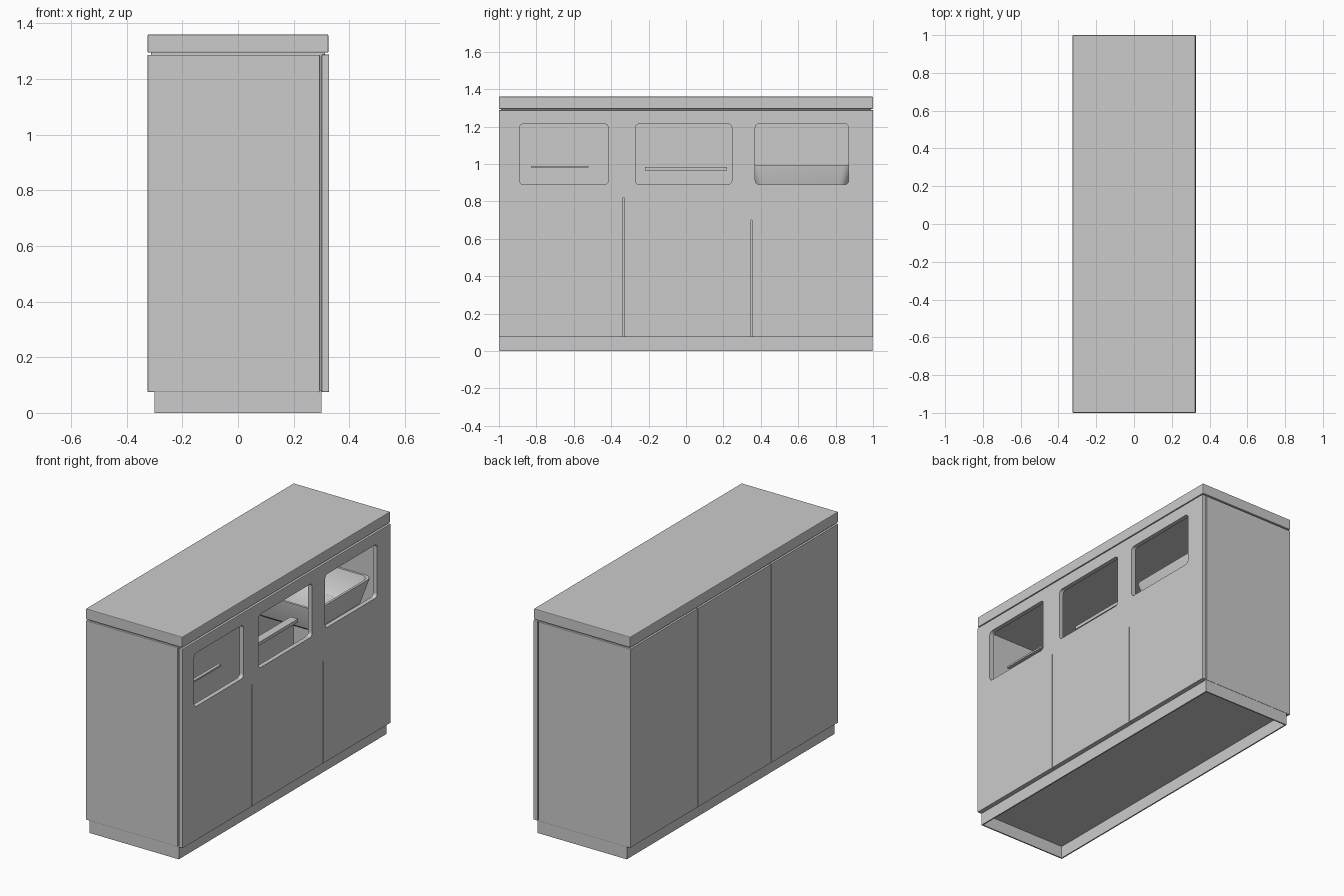
import bpy
import bmesh
from math import cos, sin, pi

cube = bpy.data.objects.get("Cube")
if cube:
    bpy.data.objects.remove(cube, do_unlink=True)

grey = bpy.data.materials.new("cabinet_grey")
grey.use_nodes = True
colour = (0.6, 0.6, 0.6, 1)
grey.diffuse_color = colour
grey.node_tree.nodes["Principled BSDF"].inputs["Base Color"].default_value = colour


def finish(name, bm):
    bmesh.ops.recalc_face_normals(bm, faces=bm.faces)
    mesh = bpy.data.meshes.new(name)
    bm.to_mesh(mesh)
    bm.free()
    mesh.materials.append(grey)
    obj = bpy.data.objects.new(name, mesh)
    bpy.context.collection.objects.link(obj)
    return obj


def box(name, x, y, z, bevel=0.0):
    """Box from (low, high) ranges on each axis."""
    bm = bmesh.new()
    bmesh.ops.create_cube(bm, size=1)
    for v in bm.verts:
        for i, (lo, hi) in enumerate((x, y, z)):
            v.co[i] = lo if v.co[i] < 0 else hi
    if bevel:
        bmesh.ops.bevel(bm, geom=bm.edges[:], offset=bevel, segments=2,
                        profile=0.5, affect='EDGES')
    return finish(name, bm)


def rounded(u, v, r, steps=5):
    """Outline of a rounded rectangle."""
    pts = []
    corners = ((u[1], v[1], -1, -1), (u[0], v[1], 1, -1),
               (u[0], v[0], 1, 1), (u[1], v[0], -1, 1))
    for q, (cu, cv, su, sv) in enumerate(corners):
        for k in range(steps + 1):
            a = (q + k / steps) * pi / 2
            pts.append((cu + su * r + r * cos(a), cv + sv * r + r * sin(a)))
    return pts


def loft(name, rings):
    """Closed solid through a list of equal-length rings of points."""
    bm = bmesh.new()
    loops = [[bm.verts.new(p) for p in ring] for ring in rings]
    n = len(loops[0])
    for a, b in zip(loops, loops[1:]):
        for i in range(n):
            bm.faces.new((a[i], a[(i + 1) % n], b[(i + 1) % n], b[i]))
    bm.faces.new(loops[0])
    bm.faces.new(loops[-1])
    return finish(name, bm)


def cut(target, cutters):
    for c in cutters:
        mod = target.modifiers.new("cut_" + c.name, 'BOOLEAN')
        mod.operation = 'DIFFERENCE'
        mod.solver = 'EXACT'
        mod.object = c
        c.hide_render = True
        c.hide_viewport = True
        c.display_type = 'WIRE'


# Worktop and the shadow gap below it
box("worktop", (-0.325, 0.325), (-1, 1), (1.295, 1.36), 0.004)
box("worktop_neck", (-0.312, 0.312), (-0.988, 0.988), (1.27, 1.3))

# End panels with inner cores that close the door gap
for side, s in (("front", -1), ("rear", 1)):
    outer = sorted((s * 0.986, s * 1.0))
    inner = sorted((s * 0.97, s * 0.988))
    box(side + "_end_panel", (-0.325, 0.294), outer, (0.075, 1.287), 0.003)
    box(side + "_end_core", (-0.31, 0.312), inner, (0.08, 1.29))

# Cabinet floor and open plinth
box("cabinet_floor", (-0.318, 0.312), (-0.99, 0.99), (0.075, 0.09))
for side, s in (("left", 1), ("right", -1)):
    box(side + "_plinth", sorted((s * 0.292, s * 0.3)), (-0.998, 0.998), (0, 0.08))
for side, s in (("front", -1), ("rear", 1)):
    box(side + "_plinth", (-0.3, 0.3), sorted((s * 0.99, s * 0.998)), (0, 0.08))

# Long panel with rounded windows and door seams
door_panel = box("door_panel", (0.301, 0.328), (-1, 1), (0.075, 1.288), 0.003)
windows = ((-0.89, -0.415), (-0.27, 0.245), (0.37, 0.87))
cutters = []
for i, span in enumerate(windows):
    outline = rounded(span, (0.89, 1.215), 0.022)
    cutters.append(loft(f"window_cutter_{i}",
                        [[(x, y, z) for y, z in outline] for x in (0.25, 0.4)]))
for i, (y, top) in enumerate(((-0.335, 0.82), (0.35, 0.7))):
    cutters.append(box(f"door_seam_cutter_{i}", (0.31, 0.35),
                       (y - 0.003, y + 0.003), (0.05, top)))
cut(door_panel, cutters)

# Plain rear panel with two seams
back_panel = box("back_panel", (-0.325, -0.305), (-0.988, 0.988), (0.078, 1.286))
cut(back_panel, [box(f"back_seam_cutter_{i}", (-0.35, -0.313),
                     (y - 0.003, y + 0.003), (0.05, 1.4))
                 for i, y in enumerate((-0.355, 0.35))])

# Thin rails behind the first two windows
box("first_rail", (0.23, 0.25), (-0.83, -0.52), (0.98, 0.99))
box("second_rail", (0.2, 0.25), (-0.22, 0.22), (0.965, 0.985))

# Hollow tray behind the third window
levels = ((0, 0.83, 0.06), (0, 0.85, 0.035), (0, 0.985, 0), (0, 0.995, 0),
          (0.015, 0.995, 0), (0.015, 0.87, 0.04), (0.015, 0.85, 0.065))
tray = loft("inner_tray", [
    [(x, y, z) for x, y in rounded((-0.22 + wall + inset, 0.285 - wall - inset),
                                   (0.345 + wall + inset, 0.89 - wall - inset), 0.05)]
    for wall, z, inset in levels])
bpy.ops.object.select_all(action='DESELECT')
bpy.context.view_layer.objects.active = tray
tray.select_set(True)
bpy.ops.object.shade_smooth_by_angle(angle=0.6)
